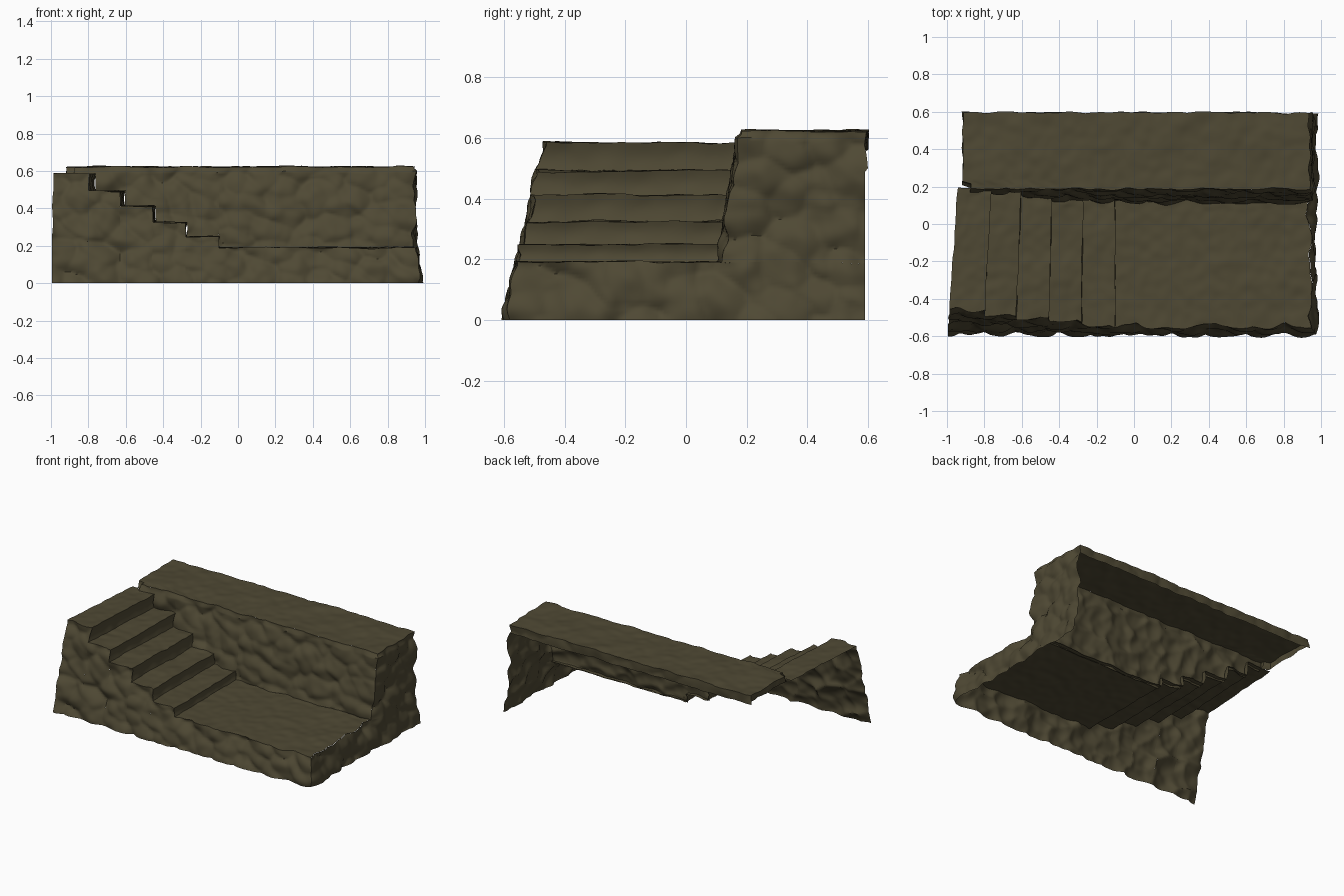
import bpy, bmesh, math
from mathutils import Vector, noise

if "Cube" in bpy.data.objects:
    bpy.data.objects.remove(bpy.data.objects["Cube"])

STEP = 0.012                       # grid spacing
# stair profile: tread start x, end x, height
TREADS = [(-0.99, -0.80, 0.585), (-0.80, -0.63, 0.492), (-0.63, -0.455, 0.412),
          (-0.455, -0.28, 0.325), (-0.28, -0.10, 0.25), (-0.10, 0.93, 0.19)]
TOP, BACK, LEFT = 0.622, 0.59, -0.91

mat = bpy.data.materials.new("dark olive rock")
mat.diffuse_color = (0.078, 0.066, 0.034, 1)
mat.use_nodes = True
mat.node_tree.nodes["Principled BSDF"].inputs["Base Color"].default_value = mat.diffuse_color


def y_front(z): return -0.58 + 0.22 * z
def y_ledge(z): return 0.09 + 0.17 * z
def x_right(z): return 0.962 - 0.032 * min(z / 0.2, 1)
def near(d, r=0.06): return max(0.0, 1 - abs(d) / r)


def lump(p):
    """Rounded cobbles with creases between them."""
    q = Vector((p.x + 0.35 * p.z, p.y + 0.35 * p.z, p.z * 1.1)) / 0.125
    q += 0.25 * noise.noise_vector(p * 9)
    d = noise.voronoi(q)[0]
    return 0.045 * (0.62 - d[0] ** 2) + 0.012 * noise.noise(p * 14)


def warp(p):
    """Push every point near a rock wall outwards; roughen the tops gently."""
    q = p.copy()
    b = lump(p)
    edge = 0.55 if p.z > 0.18 and near(p.z - TOP, 0.02) else 1.0
    q.y -= b * near(p.y - y_front(p.z))
    q.x += b * near(p.x - x_right(p.z)) * edge
    if p.z > 0.18:
        q.y -= 0.9 * b * near(p.y - y_ledge(p.z)) * edge
    if p.z > 0.5:                  # ragged open back and left edges
        q.y += 0.4 * b * near(p.y - BACK)
        q.x -= 0.4 * b * near(p.x - LEFT, 0.03)
    t = (p.y + 0.5) / 0.65         # treads fan slightly
    if p.y < y_ledge(p.z) + 0.03:
        q.x += 0.05 * t * max(0.0, -p.x - 0.1)
    k = min(p.z / 0.19, 1)
    q.z += k * (0.008 * noise.noise(p * 5) + 0.005 * noise.noise(p * 17))
    q.x += k * 0.006 * noise.noise(p * 11 + Vector((5, 3, 1)))
    return q


def patch(bm, f, lu, lv):
    """Warped grid of f(u, v); lu and lv are its approximate side lengths."""
    nu, nv = max(2, round(lu / STEP)), max(2, round(lv / STEP))
    g = [[bm.verts.new(warp(Vector(f(i / nu, j / nv)))) for j in range(nv + 1)]
         for i in range(nu + 1)]
    for i in range(nu):
        for j in range(nv):
            bm.faces.new((g[i][j], g[i + 1][j], g[i + 1][j + 1], g[i][j + 1]))


def finish(name, bm):
    bmesh.ops.remove_doubles(bm, verts=bm.verts, dist=0.0005)
    me = bpy.data.meshes.new(name)
    bm.to_mesh(me)
    bm.free()
    me.materials.append(mat)
    ob = bpy.data.objects.new(name, me)
    bpy.context.collection.objects.link(ob)
    bpy.ops.object.select_all(action='DESELECT')
    ob.select_set(True)
    bpy.context.view_layer.objects.active = ob
    bpy.ops.object.shade_smooth_by_angle(angle=math.radians(50))


def mix(a, b, t): return a + (b - a) * t


# front wall: one patch below each tread
bm = bmesh.new()
for a, b, h in TREADS:
    def f(u, v):
        z = h * v
        end = x_right(z) if b > 0.9 else b
        return mix(a, end, u), y_front(z), z
    patch(bm, f, b - a, h)
finish("front_rock_wall", bm)

# right wall: low part under the platform, high part under the ledge
bm = bmesh.new()
def low(u, v):
    z = 0.19 * v
    return x_right(z), mix(y_front(z), BACK, u), z
def high(u, v):
    z = mix(0.19, TOP, v)
    return x_right(z), mix(y_ledge(z), BACK, u), z
patch(bm, low, 1.17, 0.19)
patch(bm, high, 0.46, 0.43)
finish("right_rock_wall", bm)

# wall rising from the steps and platform to the ledge
bm = bmesh.new()
for a, b, h in TREADS:
    def f(u, v):
        z = mix(h - 0.012, TOP, v)
        return mix(max(a, LEFT), b, u), y_ledge(z), z
    patch(bm, f, b - a, TOP - h)
finish("ledge_rock_wall", bm)

# treads, risers and the low platform
bm = bmesh.new()
for k, (a, b, h) in enumerate(TREADS):
    def tread(u, v):
        return mix(a, b, u), mix(y_front(h), y_ledge(h) + 0.02, v), h
    patch(bm, tread, b - a, 0.7)
    if k < 5:
        h2 = TREADS[k + 1][2]
        def riser(u, v):
            z = mix(h, h2, u)
            return (b - 0.008 * math.sin(math.pi * u),
                    mix(y_front(z), y_ledge(z) + 0.02, v), z)
        patch(bm, riser, h - h2, 0.7)
finish("steps_and_platform", bm)

# upper ledge with a short lip along its open back and left edges
bm = bmesh.new()
xr, yl = x_right(TOP), y_ledge(TOP)
patch(bm, lambda u, v: (mix(LEFT, xr, u), mix(yl, BACK, v), TOP), xr - LEFT, BACK - yl)
patch(bm, lambda u, v: (mix(xr, LEFT, u), BACK, mix(TOP - 0.06, TOP, v)), xr - LEFT, 0.06)
patch(bm, lambda u, v: (LEFT, mix(BACK, yl, u), mix(TOP - 0.04, TOP, v)), BACK - yl, 0.04)
finish("upper_ledge", bm)
